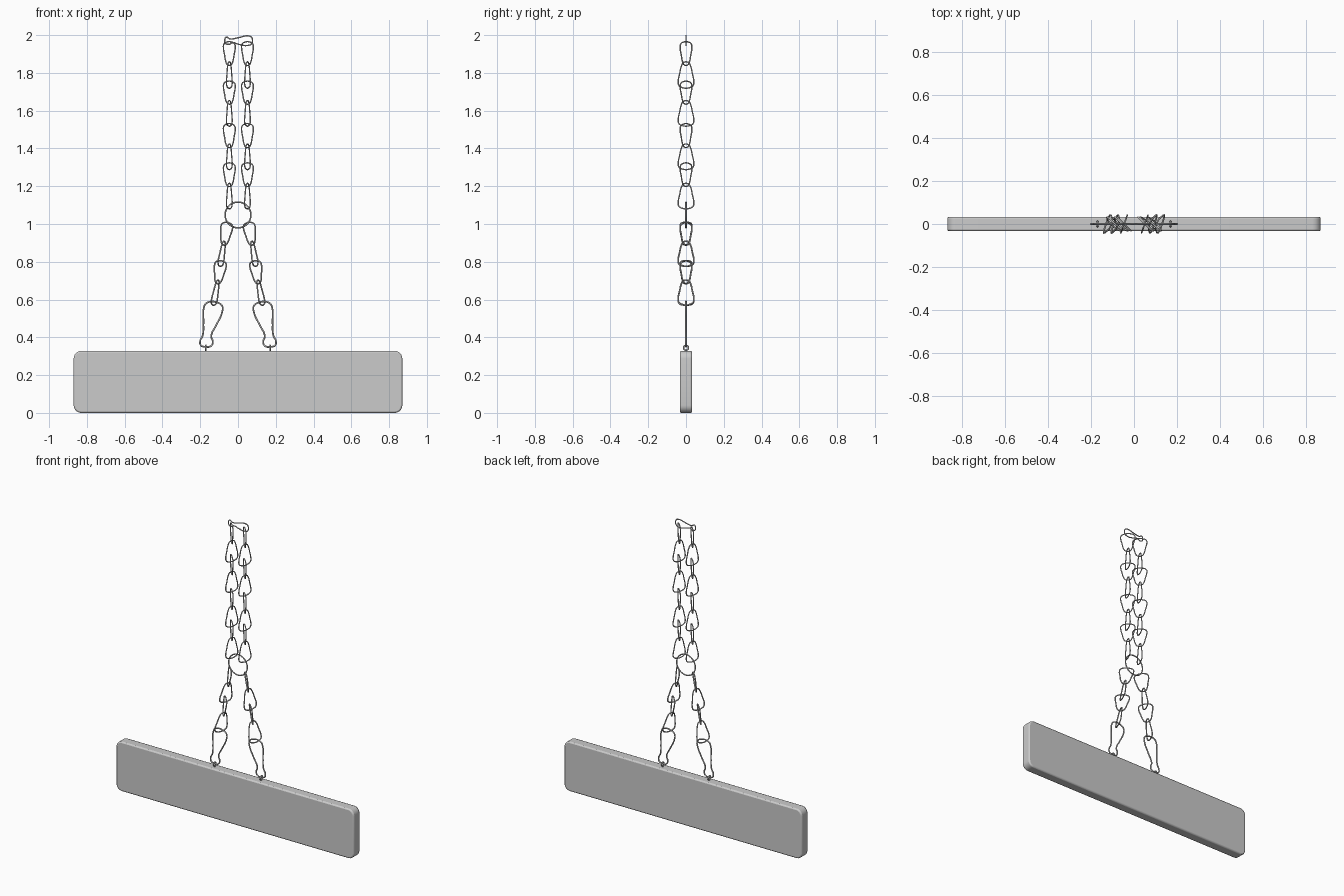
import bpy, bmesh, math
from mathutils import Vector

if "Cube" in bpy.data.objects:
    bpy.data.objects.remove(bpy.data.objects["Cube"])


def wire(name, loops, radius):
    """Closed round-wire loops, smoothed through their points, as one mesh."""
    cu = bpy.data.curves.new(name, 'CURVE')
    cu.dimensions = '3D'
    cu.bevel_depth = radius
    cu.bevel_resolution = 2
    cu.resolution_u = 5
    for pts in loops:
        sp = cu.splines.new('BEZIER')
        sp.bezier_points.add(len(pts) - 1)
        for b, p in zip(sp.bezier_points, pts):
            b.co = p
            b.handle_left_type = b.handle_right_type = 'AUTO'
        sp.use_cyclic_u = True
    ob = bpy.data.objects.new(name, cu)
    bpy.context.collection.objects.link(ob)
    bpy.ops.object.select_all(action='DESELECT')
    bpy.context.view_layer.objects.active = ob
    ob.select_set(True)
    bpy.ops.object.convert(target='MESH')
    bpy.ops.object.shade_smooth()
    return ob


def link(top, bottom, yaw, wide_top):
    """Tapered chain link between two points, turned by yaw about its length."""
    top, bottom = Vector(top), Vector(bottom)
    if not wide_top:
        top, bottom = bottom, top
    axis = bottom - top
    d = axis.normalized()
    w = Vector((math.cos(yaw), math.sin(yaw), 0))
    w = (w - d * w.dot(d)).normalized()
    half = [(0.024, 0.0), (0.041, 0.09), (0.044, 0.25), (0.036, 0.55),
            (0.025, 0.88), (0.014, 1.0)]
    outline = half + [(-u, v) for u, v in reversed(half)]
    return [top + w * u + axis * v for u, v in outline]


def circle(c, r, u, v, n=12):
    c, u, v = Vector(c), Vector(u), Vector(v)
    return [c + r * (math.cos(a) * u + math.sin(a) * v)
            for a in (2 * math.pi * i / n for i in range(n))]


X, Y, Z = (1, 0, 0), (0, 1, 0), (0, 0, 1)
ODD, EVEN = math.radians(-45), math.radians(70)

# Sign board: rounded corners, softly bevelled rims
bm = bmesh.new()
bmesh.ops.create_cube(bm, size=1)
bmesh.ops.scale(bm, vec=(1.74, 0.066, 0.325), verts=bm.verts)
bmesh.ops.translate(bm, vec=(0, 0, 0.1645), verts=bm.verts)
ends = [e for e in bm.edges if abs(e.verts[0].co.y - e.verts[1].co.y) > 0.01]
bmesh.ops.bevel(bm, geom=ends, offset=0.04, segments=6, profile=0.5, affect='EDGES')
me = bpy.data.meshes.new("hanging_board")
for v in bm.verts:
    v.co.z = (v.co.z - 0.002) * 0.328 / 0.325
bm.to_mesh(me)
bm.free()
board = bpy.data.objects.new("hanging_board", me)
bpy.context.collection.objects.link(board)
bev = board.modifiers.new("rim", 'BEVEL')
bev.width = 0.008
bev.segments = 2
bev.limit_method = 'ANGLE'
bev.angle_limit = math.radians(50)
bpy.context.view_layer.objects.active = board
board.select_set(True)
bpy.ops.object.shade_smooth_by_angle(angle=math.radians(30))

# Links of the two upright chains and the two splayed chains: top z, bottom z
upper = [(1.962, 1.843), (1.855, 1.723), (1.753, 1.638), (1.65, 1.522),
         (1.528, 1.408), (1.42, 1.292), (1.32, 1.202), (1.212, 1.084)]
lower = [(1.005, 0.892, 0.056, 0.074), (0.905, 0.78, 0.074, 0.094),
         (0.802, 0.688, 0.09, 0.107), (0.70, 0.574, 0.106, 0.13)]

# Snap hook outline in the front plane, as on the right side
hook = [(0.165, 0.583), (0.105, 0.583), (0.083, 0.565), (0.085, 0.53),
        (0.115, 0.465), (0.142, 0.405), (0.133, 0.375), (0.145, 0.353),
        (0.17, 0.35), (0.197, 0.358), (0.20, 0.382), (0.187, 0.41),
        (0.183, 0.48), (0.18, 0.56)]

for s, side in ((-1, "left"), (1, "right")):
    x = 0.05 if s > 0 else -0.046
    wire(side + "_upper_chain",
         [link((x, 0, a), (x, 0, b), (ODD, EVEN)[i % 2], i % 2 == 0)
          for i, (a, b) in enumerate(upper)], 0.0035)
    wire(side + "_lower_chain",
         [link((s * xa, 0, a), (s * xb, 0, b), (ODD, EVEN)[i % 2], i % 2 == 0)
          for i, (a, b, xa, xb) in enumerate(lower)], 0.004)
    wire(side + "_snap_hook", [[(s * hx, 0, hz) for hx, hz in hook]], 0.0045)
    # Screw eye with its stem sunk into the board
    wire(side + "_screw_eye", [circle((s * 0.17, 0, 0.345), 0.013, Y, Z)], 0.004)
    bpy.ops.mesh.primitive_cylinder_add(vertices=10, radius=0.004, depth=0.02,
                                        location=(s * 0.17, 0, 0.324))
    bpy.context.object.name = side + "_eye_stem"

# Centre ring joining the chains
wire("center_ring", [circle((0, 0, 1.048), 0.068, X, Z, 16)], 0.004)

# Top hook joining the two upright chains
top_hook = [(-0.07, 1.975), (-0.062, 1.989), (-0.042, 1.98), (0.0, 1.986),
            (0.055, 1.996), (0.072, 1.988), (0.072, 1.955), (0.05, 1.945),
            (0.005, 1.951), (-0.03, 1.96), (-0.048, 1.951), (-0.066, 1.957)]
wire("top_snap_hook", [[(px, 0, pz) for px, pz in top_hook]], 0.0035)
